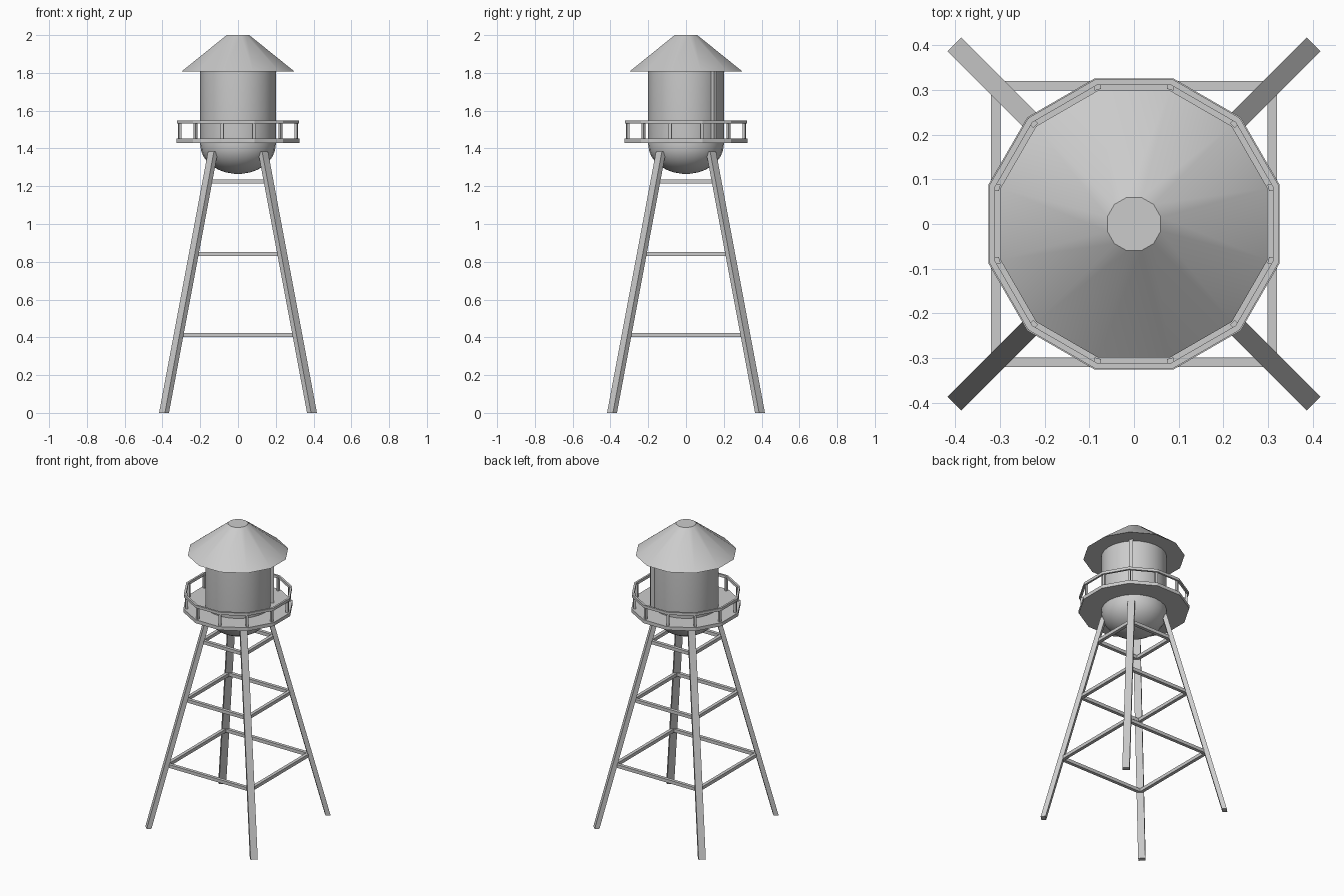
import bpy, bmesh, math
from mathutils import Matrix, Vector

if "Cube" in bpy.data.objects:
    bpy.data.objects.remove(bpy.data.objects["Cube"])

A12 = math.cos(math.pi / 12)  # apothem / radius of a 12-gon


def make(name, verts, faces, smooth=False):
    me = bpy.data.meshes.new(name)
    bm = bmesh.new()
    vs = [bm.verts.new(v) for v in verts]
    for f in faces:
        bm.faces.new([vs[i] for i in f])
    bmesh.ops.recalc_face_normals(bm, faces=bm.faces)
    bm.to_mesh(me)
    bm.free()
    ob = bpy.data.objects.new(name, me)
    bpy.context.collection.objects.link(ob)
    if smooth:
        bpy.ops.object.select_all(action='DESELECT')
        ob.select_set(True)
        bpy.context.view_layer.objects.active = ob
        bpy.ops.object.shade_smooth_by_angle(angle=math.radians(35))
    return ob


def lathe(name, profile, n, offset=0.0, ring=False, smooth=False):
    """Revolve (r, z) points; ring closes the profile, otherwise the ends are capped."""
    m = len(profile)
    verts = []
    for r, z in profile:
        for i in range(n):
            a = offset + 2 * math.pi * i / n
            verts.append((r * math.cos(a), r * math.sin(a), z))
    faces = []
    for j in range(m if ring else m - 1):
        k = (j + 1) % m
        for i in range(n):
            h = (i + 1) % n
            faces.append((j * n + i, j * n + h, k * n + h, k * n + i))
    if not ring:
        faces += [tuple(range(n)), tuple(range((m - 1) * n, m * n))]
    return make(name, verts, faces, smooth)


def prism(name, angle, r0, z0, r1, z1, depth, width):
    """Bar with level ends, leaning along the given compass angle."""
    rot = Matrix.Rotation(angle, 3, 'Z')
    verts = [rot @ Vector((r + sx * depth / 2, sy * width / 2, z))
             for r, z in ((r0, z0), (r1, z1))
             for sx, sy in ((-1, -1), (1, -1), (1, 1), (-1, 1))]
    faces = [(0, 1, 2, 3), (4, 5, 6, 7)] + [
        (i, (i + 1) % 4, 4 + (i + 1) % 4, 4 + i) for i in range(4)]
    return make(name, verts, faces)


OFF = math.pi / 12

# Roof: truncated 12-sided cone
lathe("roof", [(0.31, 1.807), (0.062, 2.0)], 12, OFF, smooth=True)

# Tank with rounded bottom
bowl = [(0.2 * math.cos(t), 1.42 - 0.155 * math.sin(t))
        for t in (math.radians(d) for d in (84, 72, 60, 48, 36, 24, 12, 0))]
lathe("tank", bowl + [(0.2, 1.81)], 24, smooth=True)

# Vertical pipe on the back right of the tank
prism("tank_pipe", math.pi / 4, 0.207, 1.43, 0.207, 1.81, 0.027, 0.025)

# Walkway and railing
lathe("walkway", [(0.19, 1.43), (0.338, 1.43), (0.338, 1.453), (0.19, 1.453)],
      12, OFF, ring=True)
ri, ro = 0.311 / A12, 0.324 / A12
lathe("hand_rail", [(ri, 1.531), (ro, 1.531), (ro, 1.549), (ri, 1.549)],
      12, OFF, ring=True)
for i in range(12):
    prism(f"rail_post_{i + 1}", OFF + i * math.pi / 6,
          0.319, 1.445, 0.319, 1.54, 0.015, 0.015)

# Splayed legs
R0, R1, ZT = 0.554, 0.187, 1.385
for i in range(4):
    prism(f"leg_{i + 1}", math.pi / 4 + i * math.pi / 2,
          R0, 0, R1, ZT, 0.03, 0.044)

# Three levels of horizontal braces between the legs
for level, z in enumerate((0.412, 0.841, 1.225)):
    c = (R0 + (R1 - R0) * z / ZT) / math.sqrt(2) - 0.005
    for i in range(4):
        prism(f"brace_{level + 1}_{i + 1}", i * math.pi / 2,
              c, z - 0.011, c, z + 0.011, 0.022, 2 * c)
